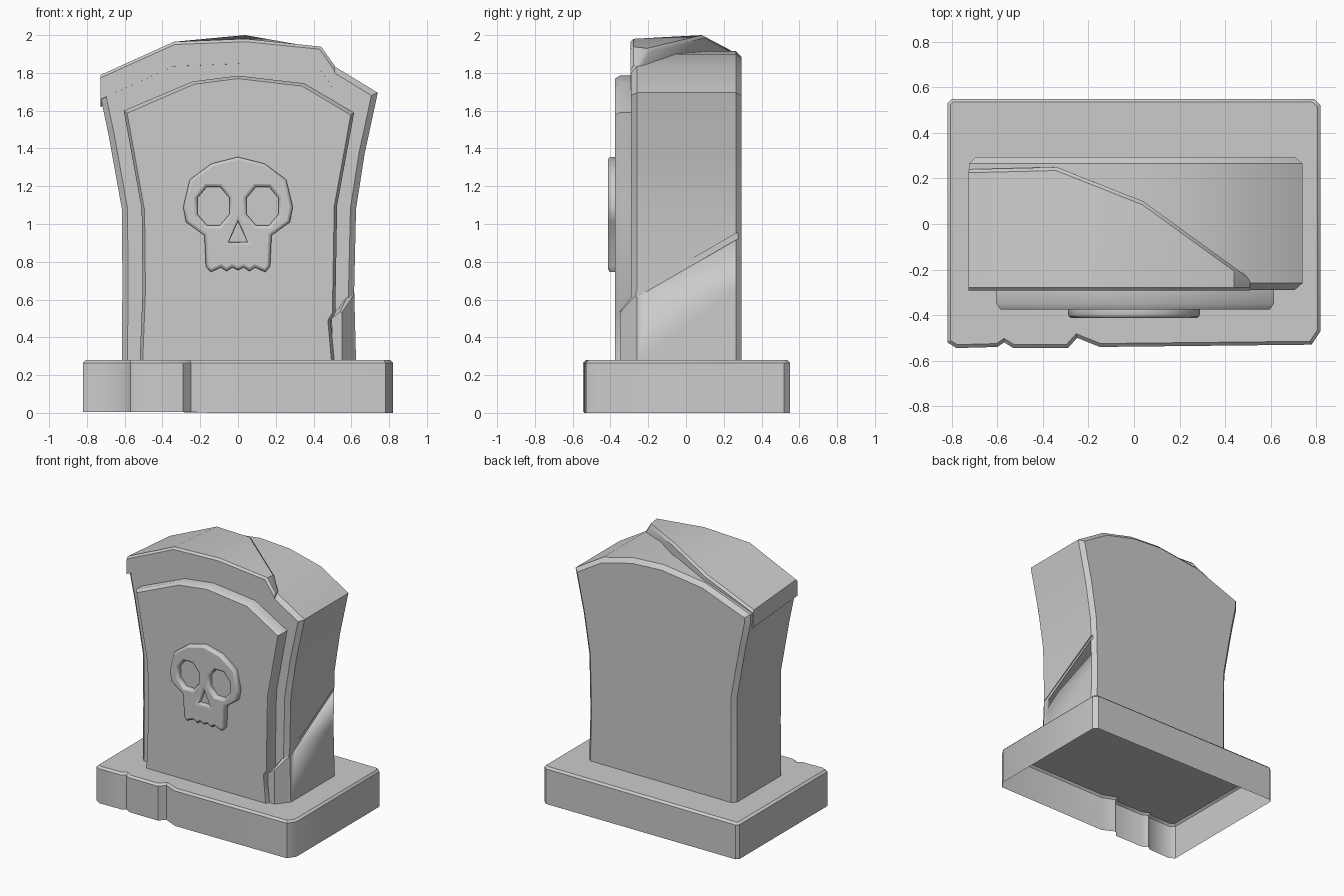
import bpy, bmesh, math

if "Cube" in bpy.data.objects:
    bpy.data.objects.remove(bpy.data.objects["Cube"])


def finish(bm, name, angle=35):
    bmesh.ops.recalc_face_normals(bm, faces=bm.faces)
    me = bpy.data.meshes.new(name)
    bm.to_mesh(me)
    bm.free()
    ob = bpy.data.objects.new(name, me)
    bpy.context.collection.objects.link(ob)
    smooth(ob, angle)
    return ob


def smooth(ob, angle=35):
    bpy.ops.object.select_all(action='DESELECT')
    ob.select_set(True)
    bpy.context.view_layer.objects.active = ob
    bpy.ops.object.shade_smooth_by_angle(angle=math.radians(angle))


def loft(rings, cap_start=True, cap_end=True):
    """Skin equal-length rings of points; returns bmesh and ring verts."""
    bm = bmesh.new()
    rv = [[bm.verts.new(p) for p in r] for r in rings]
    n = len(rv[0])
    for a, b in zip(rv, rv[1:]):
        for i in range(n):
            j = (i + 1) % n
            bm.faces.new((a[i], a[j], b[j], b[i]))
    if cap_start:
        bm.faces.new(rv[0])
    if cap_end:
        bm.faces.new(rv[-1])
    bmesh.ops.recalc_face_normals(bm, faces=bm.faces)
    return bm, rv


def bevel_edges(bm, edges, width, segments=1):
    bmesh.ops.bevel(bm, geom=edges, offset=width, segments=segments,
                    profile=0.5, affect='EDGES', clamp_overlap=True)


def ring_edges(bm, *rings):
    sets = [set(r) for r in rings]
    return [e for e in bm.edges if any(set(e.verts) <= s for s in sets)]


# Base plinth: chipped plan outline, open underneath
plan = [(-0.78, -0.545), (-0.60, -0.54), (-0.57, -0.52), (-0.53, -0.545),
        (-0.29, -0.545), (-0.25, -0.50), (-0.15, -0.54), (0.78, -0.53),
        (0.82, -0.47), (0.82, 0.52), (0.79, 0.55), (-0.80, 0.55),
        (-0.82, 0.53), (-0.82, -0.52)]
bm, rv = loft([[(x, y, 0.005 if x < -0.2 else 0) for x, y in plan],
               [(x, y, 0.28) for x, y in plan]], cap_start=False)
bevel_edges(bm, ring_edges(bm, rv[1]), 0.015)
finish(bm, "base_plinth")

# Stone body: flared slab with low arched top
body = [(-0.615, 0.275), (-0.612, 0.70), (-0.615, 1.08), (-0.685, 1.47),
        (-0.725, 1.66), (-0.725, 1.73), (-0.35, 1.87), (0.0, 1.915),
        (0.25, 1.90), (0.51, 1.835), (0.74, 1.695), (0.67, 1.37),
        (0.625, 1.08), (0.615, 0.65), (0.625, 0.275)]
bm, rv = loft([[(x, y, z) for x, z in body] for y in (-0.29, 0.295)])
edges = [e for e in ring_edges(bm, rv[0], rv[1])
         if not all(v.co.z < 0.3 for v in e.verts)]
bevel_edges(bm, edges, 0.03)
stone = finish(bm, "stone_body")

# Shallow diagonal crack across the right side
bm = bmesh.new()
bmesh.ops.create_cube(bm, size=1)
crack = finish(bm, "crack_cutter")
crack.scale = (0.06, 0.9, 0.03)
crack.location = (0.641, 0.0, 0.78)
crack.rotation_euler = (math.radians(30), math.radians(45), 0)
crack.rotation_euler = (math.radians(30), 0, 0)
crack.hide_render = True
crack.hide_set(True)
cut = stone.modifiers.new("crack", 'BOOLEAN')
cut.operation = 'DIFFERENCE'
cut.object = crack

# Broken raised cap lying over the front left of the arch
stations = [(-0.728, 1.79, 0.24, 1.75), (-0.34, 1.965, 0.25, 1.92),
            (0.04, 1.98, 0.10, 2.0), (0.44, 1.94, -0.19, 1.93),
            (0.51, 1.84, -0.24, 1.84)]
bm, rv = loft([[(x, -0.293, zf), (x, yb, zb), (x, yb, zb - 0.13),
                (x, -0.293, zf - 0.13)] for x, zf, yb, zb in stations])
tops = {v for r in rv for v in r[:2]}
fronts = [e for e in bm.edges if set(e.verts) <= {r[0] for r in rv}]
backs = [e for e in bm.edges if set(e.verts) <= {r[1] for r in rv}]
bevel_edges(bm, fronts + backs, 0.015)
finish(bm, "broken_cap")

# Raised front panel with tapered rim and chipped lower right corner
panel = [(-0.52, 0.275), (-0.505, 0.65), (-0.51, 1.08), (-0.605, 1.60),
         (-0.24, 1.755), (0.0, 1.785), (0.35, 1.745), (0.615, 1.59),
         (0.525, 1.10), (0.515, 0.53), (0.49, 0.49), (0.51, 0.275)]


def inset(x, z, d):
    return (x * (1 - d), z if z < 0.3 else z - d * (z - 0.5))


bm, rv = loft([[(x, -0.28, z) for x, z in panel],
               [(x, -0.35, z) for x, z in panel],
               [(inset(x, z, 0.03)[0], -0.375, inset(x, z, 0.012)[1])
                for x, z in panel]])
finish(bm, "front_panel", 40)

# Broken stone chunk beside the panel
chunk = [(0.50, 0.275), (0.49, 0.50), (0.53, 0.54), (0.59, 0.62),
         (0.61, 0.60), (0.615, 0.275)]
bm, rv = loft([[(x, -0.27, z + (0.02 if z > 0.3 else 0)) for x, z in chunk],
               [(0.50 + (x - 0.50) * 0.45, -0.35, z if z < 0.3 else 0.50 + (z - 0.5) * 0.3)
                for x, z in chunk]])
finish(bm, "broken_corner")

# Skull relief: filled outline with eye and nose holes
half = [(0.14, 1.32), (0.255, 1.235), (0.29, 1.09), (0.275, 1.01),
        (0.178, 0.94), (0.17, 0.775), (0.145, 0.745), (0.09, 0.77),
        (0.06, 0.75), (0.03, 0.77)]
outline = ([(0, 1.355)] + half + [(0, 0.755)]
           + [(-x, z) for x, z in reversed(half)])
eyes = [[(s * 0.13 + 0.092 * math.cos(a), 1.095 + 0.11 * math.sin(a))
         for a in [math.tau * (i + 0.5) / 8 for i in range(8)]] for s in (-1, 1)]
nose = [(0, 1.015), (0.05, 0.905), (-0.05, 0.905)]
cu = bpy.data.curves.new("skull_relief", 'CURVE')
cu.dimensions = '2D'
cu.fill_mode = 'BOTH'
cu.extrude = 0.015
cu.bevel_depth = 0.016
cu.bevel_resolution = 1
cu.offset = -0.016
for pts in [outline, nose] + eyes:
    sp = cu.splines.new('POLY')
    sp.points.add(len(pts) - 1)
    for p, (x, z) in zip(sp.points, pts):
        p.co = (x, z, 0, 1)
    sp.use_cyclic_u = True
skull = bpy.data.objects.new("skull_relief", cu)
bpy.context.collection.objects.link(skull)
skull.rotation_euler = (math.pi / 2, 0, 0)
skull.location = (0, -0.382, 0)
bpy.ops.object.select_all(action='DESELECT')
skull.select_set(True)
bpy.context.view_layer.objects.active = skull
bpy.ops.object.convert(target='MESH')
smooth(bpy.context.view_layer.objects.active, 50)
